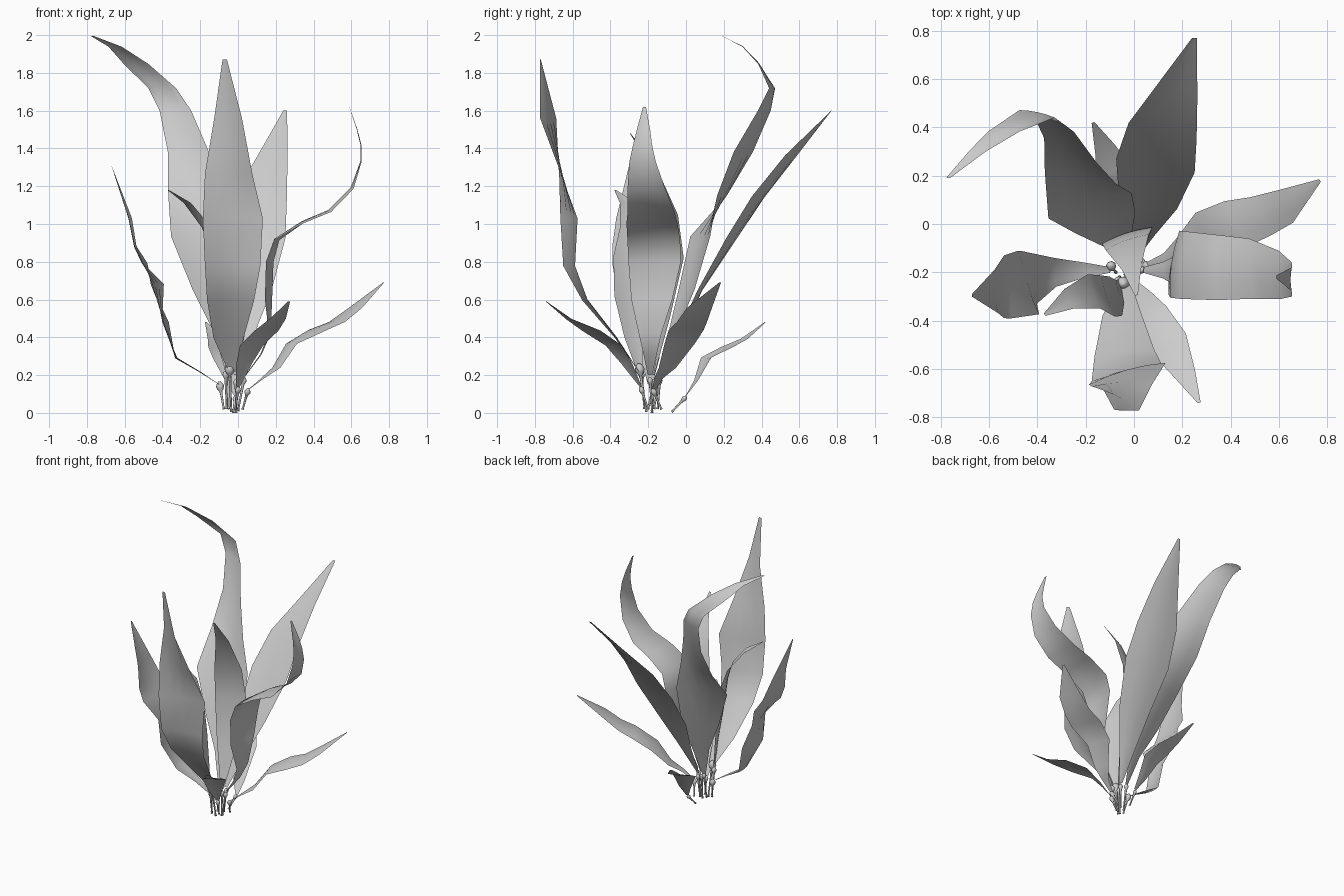
import bpy, bmesh
from math import cos, sin, radians
from mathutils import Vector


def finish(bm, name):
    me = bpy.data.meshes.new(name)
    bm.to_mesh(me)
    bm.free()
    for p in me.polygons:
        p.use_smooth = True
    ob = bpy.data.objects.new(name, me)
    bpy.context.collection.objects.link(ob)
    return ob


def blade(name, rows, cup=0.1):
    """Ribbon leaf. Each row: x, y, z, half width, heading of the width direction in degrees."""
    bm = bmesh.new()
    prev = None
    for i, (x, y, z, w, a) in enumerate(rows):
        c = Vector((x, y, z))
        side = Vector((cos(radians(a)), sin(radians(a)), 0))
        along = Vector(rows[min(i + 1, len(rows) - 1)][:3]) - Vector(rows[max(i - 1, 0)][:3])
        nrm = side.cross(along).normalized()
        cur = [bm.verts.new(c + side * w * t + nrm * cup * w * (t * t - 0.4))
               for t in (-1, -0.5, 0, 0.5, 1)]
        if prev:
            for k in range(4):
                bm.faces.new((prev[k], prev[k + 1], cur[k + 1], cur[k]))
        prev = cur
    return finish(bm, name)


def stalk(name, foot, top, r):
    """Thin tapered stem ending in a float bulb, lofted from eight-sided rings."""
    foot, top = Vector(foot), Vector(top)
    axis = top - foot
    q = axis.to_track_quat('Z', 'Y')
    n = axis.length
    prof = [(0, .008), (n * .08, .005), (n * .6, .006), (n - r * 1.2, .008), (n - r * .7, r * .75),
            (n, r), (n + r * .7, r * .75), (n + r * 1.2, .006)]
    bm = bmesh.new()
    rings = [[bm.verts.new(foot + q @ Vector((rad * cos(k * radians(45)), rad * sin(k * radians(45)), h)))
              for k in range(8)] for h, rad in prof]
    for a, b in zip(rings, rings[1:]):
        for k in range(8):
            bm.faces.new((a[k], a[(k + 1) % 8], b[(k + 1) % 8], b[k]))
    bm.faces.new(rings[0][::-1])
    bm.faces.new(rings[-1])
    return finish(bm, name)


# Tall blades
blade("back_left_blade", [
    (-.05, -.14, .2, .012, 20), (-.07, -.07, .42, .06, 20), (-.12, .01, .65, .13, 19),
    (-.185, .085, .93, .18, 17), (-.22, .2, 1.15, .15, -10), (-.26, .31, 1.38, .12, -25),
    (-.33, .42, 1.6, .09, -22), (-.4, .46, 1.72, .075, -12), (-.54, .385, 1.85, .065, 0),
    (-.65, .3, 1.94, .035, 0), (-.77, .19, 1.995, .008, 0)])
blade("front_blade", [
    (-.03, -.25, .22, .02, 0), (-.05, -.37, .4, .08, 2), (-.04, -.53, .6, .125, 6),
    (-.03, -.61, .78, .15, 12), (-.03, -.61, 1.03, .165, 16), (-.05, -.66, 1.27, .125, 2),
    (-.05, -.725, 1.56, .085, -30), (-.07, -.77, 1.87, .012, -10)])
blade("back_right_blade", [
    (0, -.14, .2, .012, -10), (.03, -.03, .42, .06, -10), (.06, .08, .65, .12, -5),
    (.09, .25, .92, .165, -10), (.12, .39, 1.14, .145, -14), (.185, .56, 1.36, .085, -22),
    (.25, .77, 1.6, .01, 0)])
blade("right_curled_blade", [
    (.04, -.19, .2, .012, 80), (.12, -.19, .31, .035, 85), (.165, -.19, .42, .06, 85),
    (.155, -.18, .6, .11, 80), (.16, -.165, .8, .14, 82), (.2, -.17, .92, .14, 85),
    (.34, -.18, 1.01, .135, 90), (.48, -.185, 1.07, .125, 94), (.6, -.21, 1.19, .1, 94),
    (.65, -.23, 1.33, .07, 90), (.65, -.23, 1.42, .05, 90), (.63, -.225, 1.5, .035, 90),
    (.59, -.22, 1.62, .008, 90)])
blade("left_blade", [
    (-.1, -.19, .15, .012, 95), (-.2, -.19, .215, .03, 95), (-.33, -.2, .29, .06, 95),
    (-.39, -.23, .48, .1, 80), (-.435, -.245, .68, .135, 105), (-.5, -.25, .79, .14, 85),
    (-.545, -.26, .88, .13, 90), (-.575, -.28, 1.03, .09, 95), (-.67, -.295, 1.31, .006, 90)])
blade("front_left_blade", [
    (-.06, -.24, .2, .012, 110), (-.06, -.28, .4, .05, 110), (-.08, -.3, .62, .085, 108),
    (-.11, -.3, .83, .09, 108), (-.17, -.28, .98, .075, 110), (-.27, -.31, 1.11, .045, 115),
    (-.37, -.375, 1.18, .006, 120)])
blade("middle_blade", [
    (-.01, -.17, .2, .012, 15), (-.02, -.1, .5, .07, 15), (-.03, -.04, .82, .11, 18),
    (-.03, -.07, 1.05, .095, 20), (-.01, -.17, 1.3, .045, 20), (.01, -.295, 1.48, .006, 20)])

# Short blades
blade("right_low_blade", [
    (.05, -.17, .12, .01, 100), (.13, -.145, .185, .025, 110), (.2, -.1, .24, .05, 115),
    (.28, -.035, .37, .085, 110), (.42, 0, .445, .105, 118), (.52, .03, .485, .09, 118),
    (.62, .07, .56, .075, 118), (.77, .18, .69, .006, 120)])
blade("front_right_blade", [
    (0, -.24, .14, .012, 30), (.03, -.31, .26, .05, 35), (.07, -.38, .36, .075, 35),
    (.15, -.5, .44, .08, 38), (.21, -.62, .5, .045, 20), (.27, -.74, .59, .006, 20)])
blade("back_low_blade", [
    (-.01, 0, .09, .01, 10), (-.03, .055, .17, .04, 15), (-.06, .11, .29, .08, 20),
    (-.09, .22, .345, .075, 25), (-.12, .31, .39, .045, 25), (-.17, .42, .48, .006, 30)])

# Stalks with float bulbs: foot, bulb centre, bulb radius
stalks = [((-.05, -.17, .02), (-.05, -.14, .19), .016), ((-.035, -.21, .005), (-.045, -.245, .23), .027),
          ((-.01, -.15, .02), (0, -.14, .17), .016), ((0, -.18, .01), (.03, -.19, .17), .016),
          ((-.075, -.2, .02), (-.095, -.175, .14), .022), ((-.06, -.22, .02), (-.065, -.235, .2), .018),
          ((-.01, -.18, 0), (-.01, -.17, .16), .016), ((.025, -.13, .02), (.05, -.17, .11), .017),
          ((-.015, -.2, .02), (0, -.235, .12), .016), ((-.025, -.075, .005), (-.015, -.01, .075), .014)]
for i, (foot, top, r) in enumerate(stalks):
    stalk(f"stalk_{i + 1}", foot, top, r)
